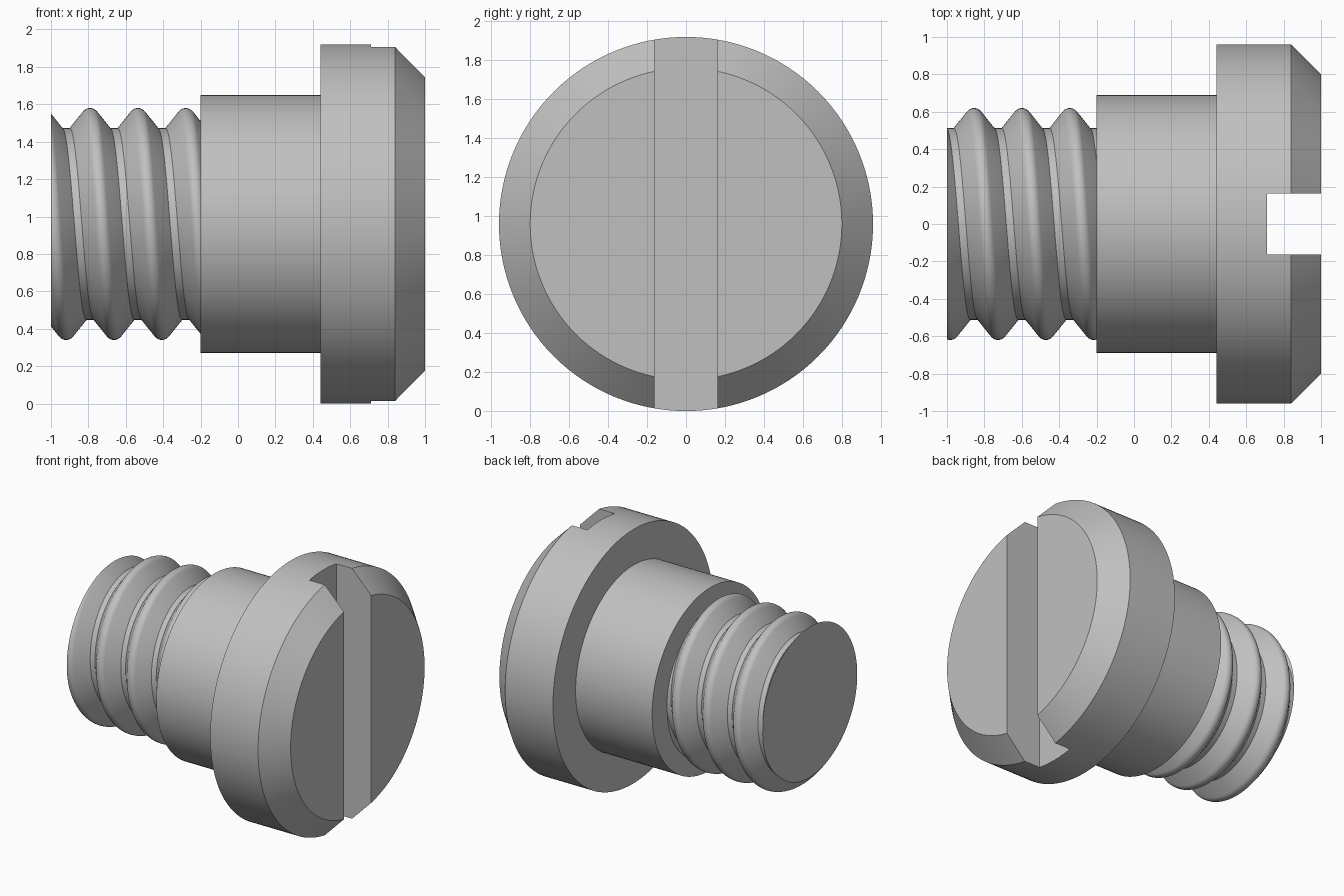
import bpy, bmesh, math

if "Cube" in bpy.data.objects:
    bpy.data.objects.remove(bpy.data.objects["Cube"], do_unlink=True)

AXIS_Z = 0.96
steel = bpy.data.materials.new("grey steel")
steel.use_nodes = True
colour = (0.53, 0.53, 0.53, 1)
steel.diffuse_color = colour
steel.node_tree.nodes["Principled BSDF"].inputs["Base Color"].default_value = colour


def finish(bm, name):
    bmesh.ops.recalc_face_normals(bm, faces=bm.faces)
    mesh = bpy.data.meshes.new(name)
    bm.to_mesh(mesh)
    bm.free()
    mesh.materials.append(steel)
    obj = bpy.data.objects.new(name, mesh)
    obj.location.z = AXIS_Z
    bpy.context.collection.objects.link(obj)
    return obj


def activate(obj):
    bpy.ops.object.select_all(action="DESELECT")
    obj.select_set(True)
    bpy.context.view_layer.objects.active = obj


def smooth(obj):
    activate(obj)
    bpy.ops.object.shade_smooth_by_angle(angle=math.radians(25))


def ring_point(x, r, a):
    return (x, r * math.cos(a), r * math.sin(a))


def lathe(name, profile, sides=128):
    """Turn an (x, radius) profile about the x axis and cap both ends."""
    bm = bmesh.new()
    rings = [[bm.verts.new(ring_point(x, r, math.tau * i / sides)) for i in range(sides)]
             for x, r in profile]
    for a, b in zip(rings, rings[1:]):
        for i in range(sides):
            j = (i + 1) % sides
            bm.faces.new((a[i], a[j], b[j], b[i]))
    bm.faces.new(rings[0])
    bm.faces.new(rings[-1])
    return finish(bm, name)


# Shoulder and chamfered head turned in one piece
head = lathe("shoulder_and_head", [(-0.2, 0.69), (0.44, 0.69), (0.44, 0.96),
                                   (0.84, 0.96), (1.0, 0.8)])

# Driver slot cut across the head
bm = bmesh.new()
bmesh.ops.create_cube(bm, size=1)
bmesh.ops.scale(bm, verts=bm.verts, vec=(0.6, 0.324, 3))
bmesh.ops.translate(bm, verts=bm.verts, vec=(0.71 + 0.3, 0, 0))
cutter = finish(bm, "slot_cutter")
cutter.hide_render = True
cut = head.modifiers.new("slot", "BOOLEAN")
cut.operation = "DIFFERENCE"
cut.solver = "EXACT"
cut.object = cutter
activate(head)
bpy.ops.object.modifier_apply(modifier=cut.name)
bpy.data.objects.remove(cutter, do_unlink=True)
smooth(head)

# Thread cross-section over one pitch: rounded crest, straight flanks, flat root
PITCH, ROOT, CREST = 0.256, 0.512, 0.62
FLANK = math.radians(52)
TIP = 0.0444
section = [(-0.108, ROOT)]
for k in range(-4, 5):
    a = FLANK * k / 4
    section.append((TIP * math.sin(a), CREST - TIP * (1 - math.cos(a))))
section.append((0.108, ROOT))

# Sweep the section along a helix, then trim it flat at both ends
bm = bmesh.new()
SIDES = 128
rows = []
for i in range(SIDES + 1):
    turn = i / SIDES
    rows.append([bm.verts.new(ring_point(-0.855 + PITCH * (n + turn) + dx, r, math.tau * turn))
                 for n in range(-3, 5) for dx, r in section])
for a, b in zip(rows, rows[1:]):
    for k in range(len(a) - 1):
        bm.faces.new((a[k], a[k + 1], b[k + 1], b[k]))
bmesh.ops.remove_doubles(bm, verts=bm.verts, dist=0.0005)
for x, direction in ((-1.0, -1), (-0.15, 1)):
    geom = bm.verts[:] + bm.edges[:] + bm.faces[:]
    bmesh.ops.bisect_plane(bm, geom=geom, plane_co=(x, 0, 0), plane_no=(direction, 0, 0),
                           clear_outer=True)
    rim = [e for e in bm.edges if e.is_boundary
           and all(abs(v.co.x - x) < 0.0001 for v in e.verts)]
    bmesh.ops.contextual_create(bm, geom=rim)
smooth(finish(bm, "threaded_end"))
